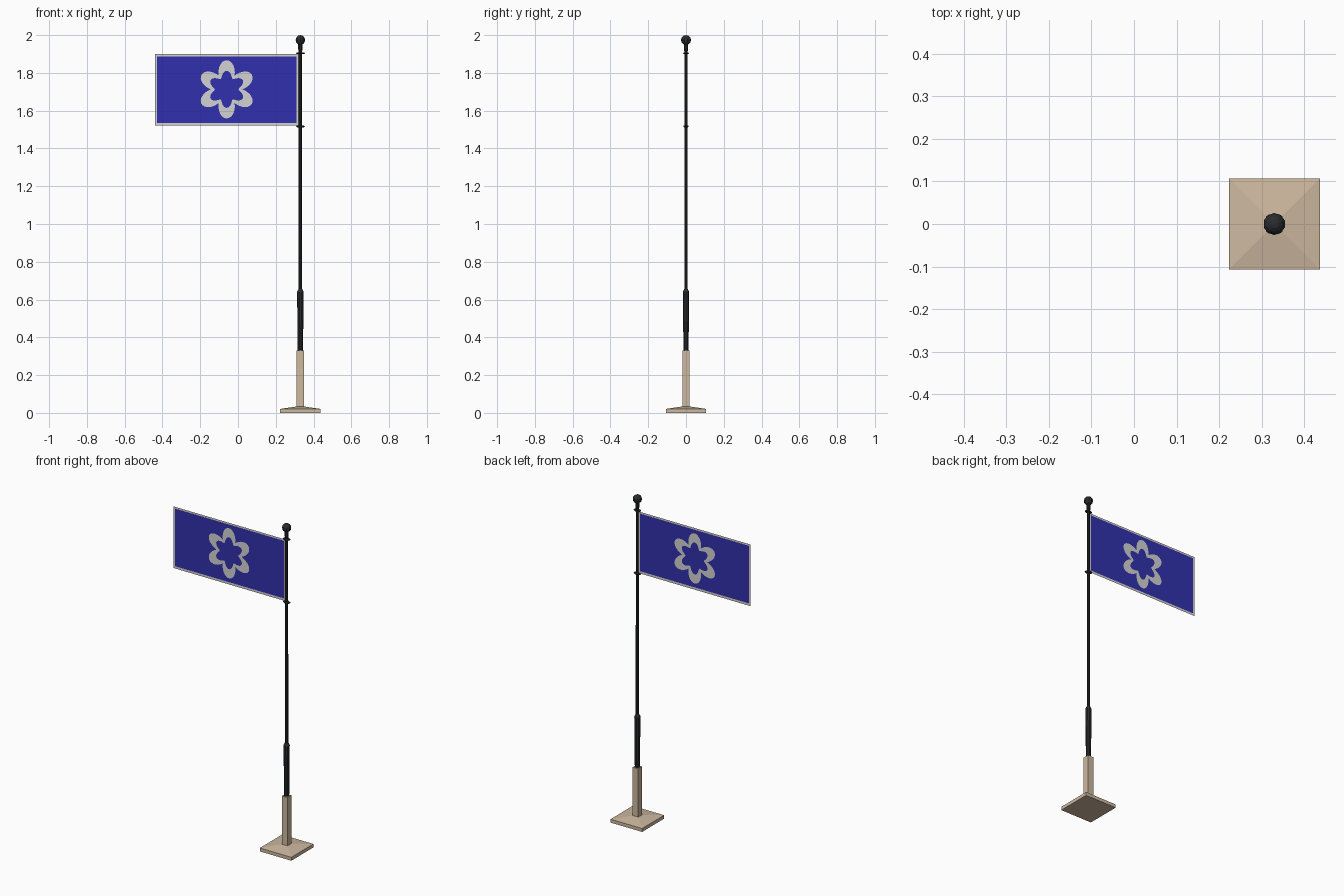
import bpy, bmesh, math

if "Cube" in bpy.data.objects:
    bpy.data.objects.remove(bpy.data.objects["Cube"])

PX = 0.33  # pole centre in x


def mat(name, r, g, b):
    m = bpy.data.materials.new(name)
    m.diffuse_color = (r, g, b, 1)
    m.use_nodes = True
    m.node_tree.nodes["Principled BSDF"].inputs["Base Color"].default_value = m.diffuse_color
    return m


TAN = mat("tan_stone", 0.61, 0.48, 0.35)
DARK = mat("dark_metal", 0.023, 0.025, 0.027)
BLUE = mat("blue_cloth", 0.03, 0.03, 0.42)
PALE = mat("pale_cloth", 0.65, 0.65, 0.65)


def finish(name, bm, mats, fix_normals=True):
    if fix_normals:
        bmesh.ops.recalc_face_normals(bm, faces=bm.faces[:])
    me = bpy.data.meshes.new(name)
    bm.to_mesh(me)
    bm.free()
    for m in mats:
        me.materials.append(m)
    ob = bpy.data.objects.new(name, me)
    bpy.context.collection.objects.link(ob)
    return ob


def lathe(name, profile, n, m, sx=1, sy=1, turn=0):
    """Stack of n-sided rings given as (radius, z), capped at both ends."""
    bm = bmesh.new()
    rings = []
    for r, z in profile:
        rings.append([bm.verts.new((PX + sx * r * math.cos(turn + 2 * math.pi * i / n),
                                    sy * r * math.sin(turn + 2 * math.pi * i / n), z))
                      for i in range(n)])
    for a, b in zip(rings, rings[1:]):
        for i in range(n):
            j = (i + 1) % n
            bm.faces.new((a[i], a[j], b[j], b[i]))
    bm.faces.new(rings[0][::-1])
    bm.faces.new(rings[-1])
    return finish(name, bm, [m])


# Stone foot with sloped top, and square post
D = math.sqrt(2)
lathe("foot_plate", [(0.107 * D, 0), (0.107 * D, 0.021), (0.019 * D, 0.034)],
      4, TAN, turn=math.pi / 4)
lathe("square_post", [(0.019 * D, 0.03), (0.019 * D, 0.33)], 4, TAN, turn=math.pi / 4)

# Metal sleeve, pole and neck
lathe("pole_sleeve", [(0.0145, 0.325), (0.0165, 0.58), (0.0175, 0.64), (0.0105, 0.655)], 10, DARK)
lathe("pole", [(0.0095, 0.64), (0.0085, 1.91), (0.0115, 1.925), (0.0115, 1.955)], 10, DARK)

# Ball finial
bm = bmesh.new()
bmesh.ops.create_uvsphere(bm, u_segments=10, v_segments=8, radius=0.026)
bmesh.ops.translate(bm, verts=bm.verts[:], vec=(PX, 0, 1.974))
finish("ball_finial", bm, [DARK])

# Rings that hold the flag
for i, z in enumerate((1.517, 1.904)):
    lathe(f"flag_ring_{i + 1}", [(0.018, z - 0.005), (0.024, z), (0.018, z + 0.005)],
          10, DARK, sy=0.65)

# Flag cloth: a flat sheet whose outer cells form the pale border
xs = (-0.439, -0.428, 0.311, 0.322)
zs = (1.521, 1.535, 1.888, 1.899)
bm = bmesh.new()
g = [[bm.verts.new((x, 0, z)) for z in zs] for x in xs]
for i in range(3):
    for j in range(3):
        f = bm.faces.new((g[i][j], g[i + 1][j], g[i + 1][j + 1], g[i][j + 1]))
        f.material_index = 0 if (i, j) == (1, 1) else 1
finish("flag_cloth", bm, [BLUE, PALE], False)

# Six-petalled flower outline on both sides of the cloth
N = 96
for side, y in (("front", -0.0015), ("back", 0.0015)):
    bm = bmesh.new()
    outer, inner = [], []
    for i in range(N):
        t = 2 * math.pi * i / N
        c = abs(math.cos(3 * (t - math.pi / 2)))
        for lst, r in ((outer, 0.084 + 0.070 * c), (inner, 0.062 + 0.036 * c ** 1.5)):
            lst.append(bm.verts.new((-0.06 + r * math.cos(t), y, 1.713 + r * math.sin(t))))
    for i in range(N):
        j = (i + 1) % N
        quad = (inner[i], outer[i], outer[j], inner[j])
        bm.faces.new(quad if side == "front" else quad[::-1])
    finish(f"flower_{side}", bm, [PALE], False)
